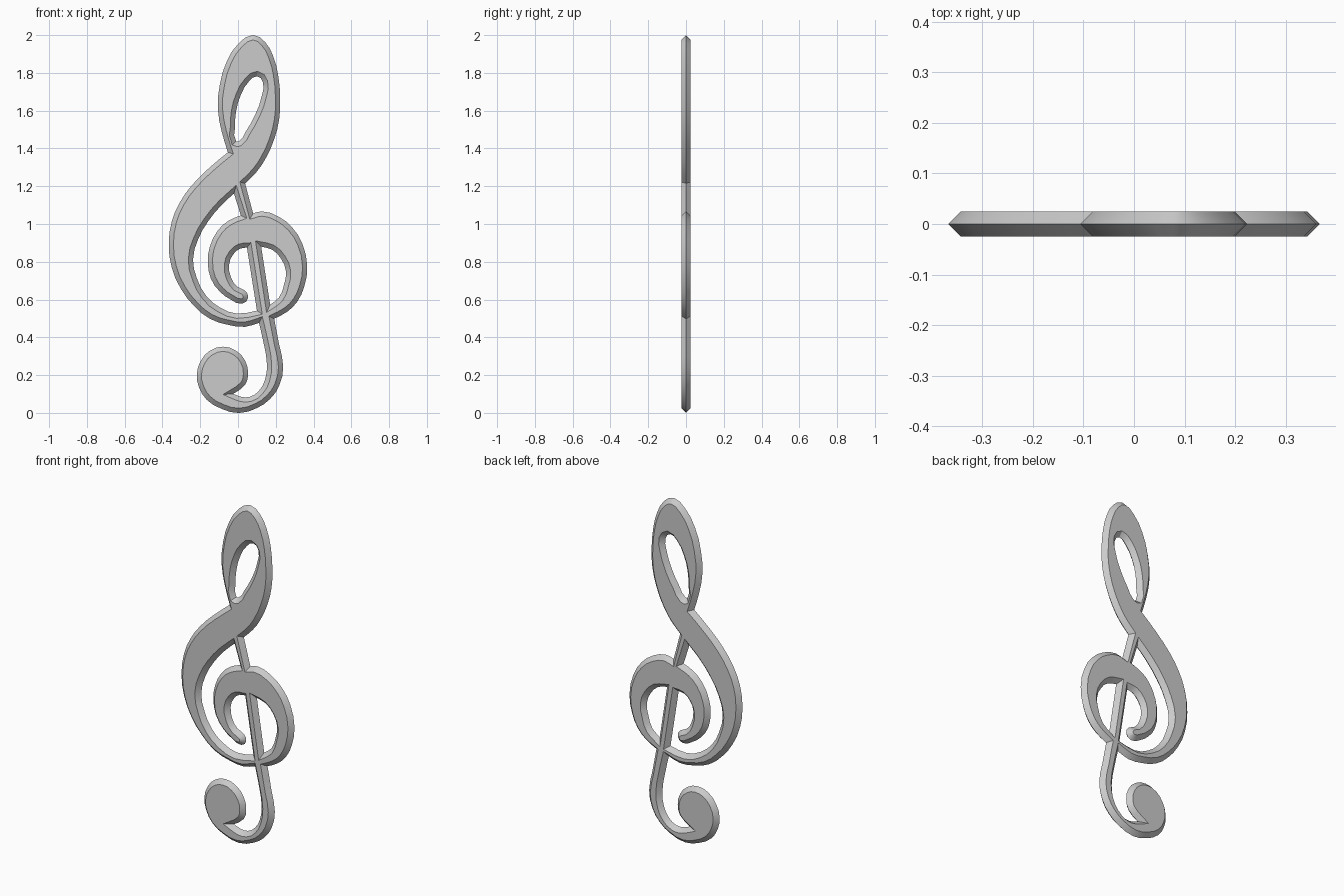
import bpy, bmesh, math
from mathutils import Matrix

if "Cube" in bpy.data.objects:
    bpy.data.objects.remove(bpy.data.objects["Cube"])

U = 2 / 377          # drafting-grid step in model units
DEPTH = 0.025        # half thickness, equal to the chamfer width

# Contours on the drafting grid; a third value marks a sharp corner
outer = [(253, 36), (265, 43), (273, 57), (278, 76), (280, 100), (279, 120), (274, 140),
         (265, 160), (256, 173), (245, 184, 1), (253, 214, 1), (262, 212), (278, 217),
         (292, 228), (302, 244), (307, 267), (304, 287), (297, 302), (287, 312),
         (274, 319, 1), (279, 345), (283, 367), (279, 386), (270, 399), (257, 408),
         (239, 413), (222, 409), (207, 400), (199, 387), (197, 374), (201, 361),
         (210, 351), (223, 347), (236, 351), (245, 361), (248, 374), (245, 385),
         (233, 394, 1), (241, 397), (250, 397), (259, 391), (265, 380), (267, 365),
         (264, 345), (259, 323, 1), (245, 327), (228, 325)]
body_left = [(210, 319), (194, 306), (181, 289), (172, 268), (169, 245), (172, 222),
             (180, 203), (192, 186), (210, 168), (228, 153, 1), (222, 133), (218, 110),
             (220, 85), (227, 62), (239, 44)]
top_hole = [(257, 77), (263, 83), (262, 96), (255, 116), (246, 132), (239, 142),
            (236, 142), (235, 128), (236, 112), (241, 95), (249, 82)]
left_hole = [(234, 194, 1), (222, 205), (208, 222), (198, 240), (193, 260), (197, 279),
             (206, 296), (220, 308), (237, 314), (257, 311, 1), (247, 248, 1),
             (240, 249), (233, 255), (229, 265), (231, 278), (237, 287), (245, 291),
             (248, 298), (242, 304), (231, 300), (220, 292), (211, 279), (208, 262),
             (210, 247), (218, 231), (229, 221), (241, 216, 1)]
right_hole = [(261, 247, 1), (272, 250), (281, 259), (286, 272), (284, 285), (279, 298),
              (270, 305, 1)]

cu = bpy.data.curves.new("clef_outline", 'CURVE')
cu.dimensions = '2D'
cu.fill_mode = 'BOTH'
cu.resolution_u = 2
cu.bevel_depth = DEPTH
cu.bevel_resolution = 0
cu.offset = -0.0245   # chamfer grows back out to the traced silhouette


def contour(points):
    s = cu.splines.new('BEZIER')
    s.bezier_points.add(len(points) - 1)
    s.use_cyclic_u = True
    for bp, p in zip(s.bezier_points, points):
        bp.co = ((p[0] - 238) * U, (413 - p[1]) * U, 0)
        kind = 'VECTOR' if len(p) > 2 else 'AUTO'
        bp.handle_left_type = bp.handle_right_type = kind


for c in (outer + body_left, top_hole, left_hole, right_hole):
    contour(c)

# Turn the chamfered outline into an upright mesh
tmp = bpy.data.objects.new("outline_helper", cu)
bpy.context.collection.objects.link(tmp)
bpy.context.view_layer.update()
dg = bpy.context.evaluated_depsgraph_get()
me = bpy.data.meshes.new_from_object(tmp.evaluated_get(dg))
bpy.data.objects.remove(tmp)
me.transform(Matrix.Rotation(math.pi / 2, 4, 'X'))
bm = bmesh.new()
bm.from_mesh(me)
bmesh.ops.remove_doubles(bm, verts=bm.verts, dist=0.0002)
bmesh.ops.recalc_face_normals(bm, faces=bm.faces)
bm.to_mesh(me)
bm.free()

clef = bpy.data.objects.new("treble_clef", me)
bpy.context.collection.objects.link(clef)
bpy.context.view_layer.objects.active = clef
clef.select_set(True)
bpy.ops.object.shade_smooth_by_angle(angle=math.radians(30))
